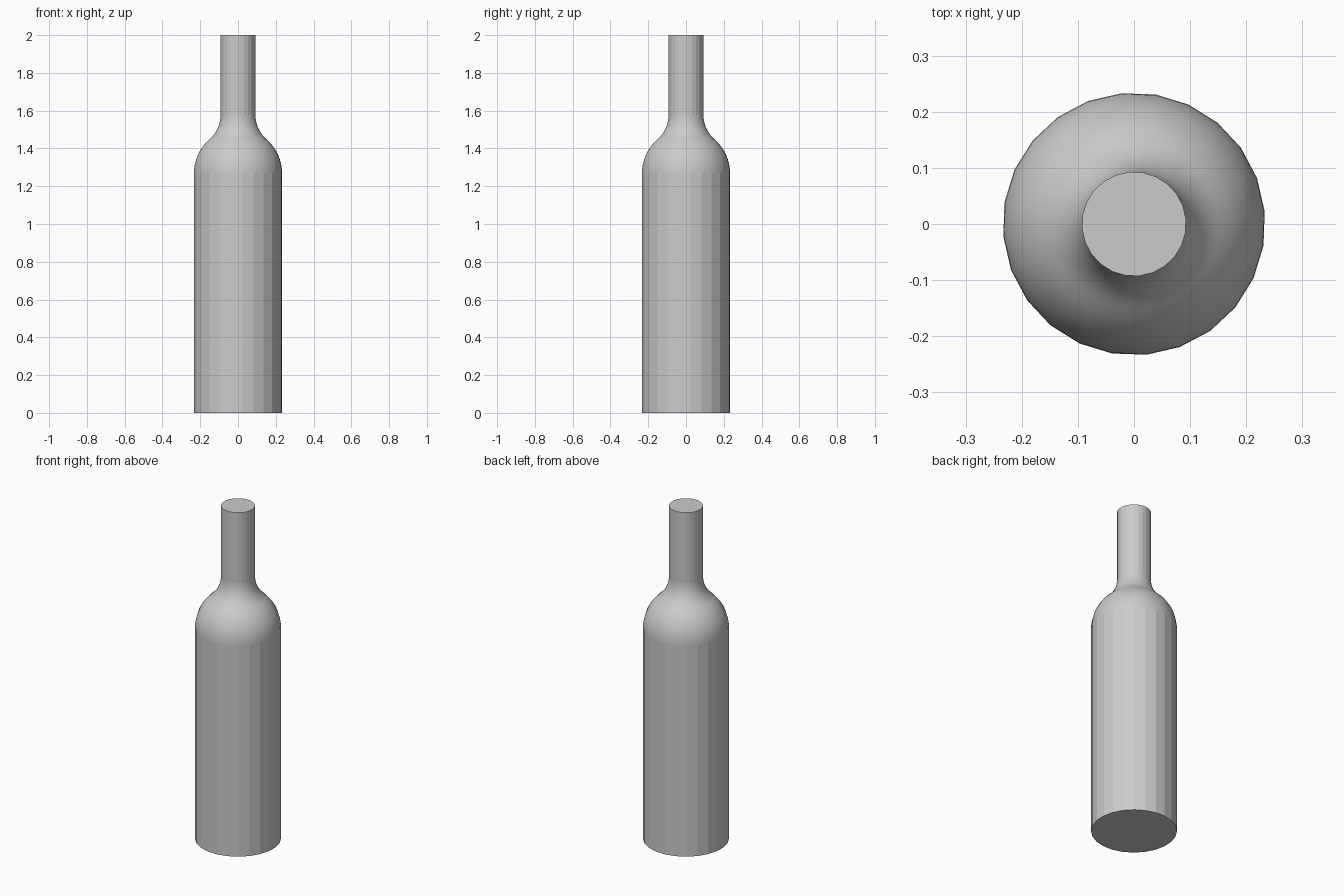
import bpy
import bmesh
import math
from mathutils import Matrix

cube = bpy.data.objects.get("Cube")
if cube:
    bpy.data.objects.remove(cube, do_unlink=True)

SIDES = 24
TURN = math.radians(5.5)
BODY_R, NECK_R, FILLET_R = 0.234, 0.093, 0.17
BODY_TOP, HEIGHT = 1.27, 2.0

glass = bpy.data.materials.new("plain grey")
glass.use_nodes = True
grey = (0.6, 0.6, 0.6, 1.0)
glass.diffuse_color = grey
glass.node_tree.nodes["Principled BSDF"].inputs["Base Color"].default_value = grey


def arc(cx, cz, radius, start, end, steps):
    """Points (radius, height) along a circular arc."""
    angles = [start + (end - start) * i / steps for i in range(steps + 1)]
    return [(cx + radius * math.cos(a), cz + radius * math.sin(a)) for a in angles]


# Profile: straight body, round shoulder, tangent hollow fillet, straight neck
rise = math.sqrt((BODY_R + FILLET_R) ** 2 - (NECK_R + FILLET_R) ** 2)
tangent = math.atan2(rise, NECK_R + FILLET_R)
shoulder = arc(0, BODY_TOP, BODY_R, 0, tangent, 8)
fillet = arc(NECK_R + FILLET_R, BODY_TOP + rise, FILLET_R,
             math.pi + tangent, math.pi, 8)
neck_base = BODY_TOP + rise
profile = [(BODY_R, 0)] + shoulder + fillet[1:] + [(NECK_R, HEIGHT)]

# Rings of the turned bottle, joined by quads and capped at both ends
bm = bmesh.new()
rings = []
for r, z in profile:
    ring = bmesh.ops.create_circle(
        bm, segments=SIDES, radius=r,
        matrix=Matrix.Translation((0, 0, z)) @ Matrix.Rotation(TURN, 4, "Z"))
    rings.append(ring["verts"])
for low, high in zip(rings, rings[1:]):
    for i in range(SIDES):
        j = (i + 1) % SIDES
        bm.faces.new((low[i], low[j], high[j], high[i]))
bm.faces.new(rings[0])
bm.faces.new(rings[-1])
bmesh.ops.recalc_face_normals(bm, faces=bm.faces)

# Flat body and neck facets, smooth shoulder
for face in bm.faces:
    face.smooth = BODY_TOP < face.calc_center_median().z < neck_base

mesh = bpy.data.meshes.new("bottle")
bm.to_mesh(mesh)
bm.free()
mesh.materials.append(glass)
bottle = bpy.data.objects.new("bottle", mesh)
bpy.context.collection.objects.link(bottle)
